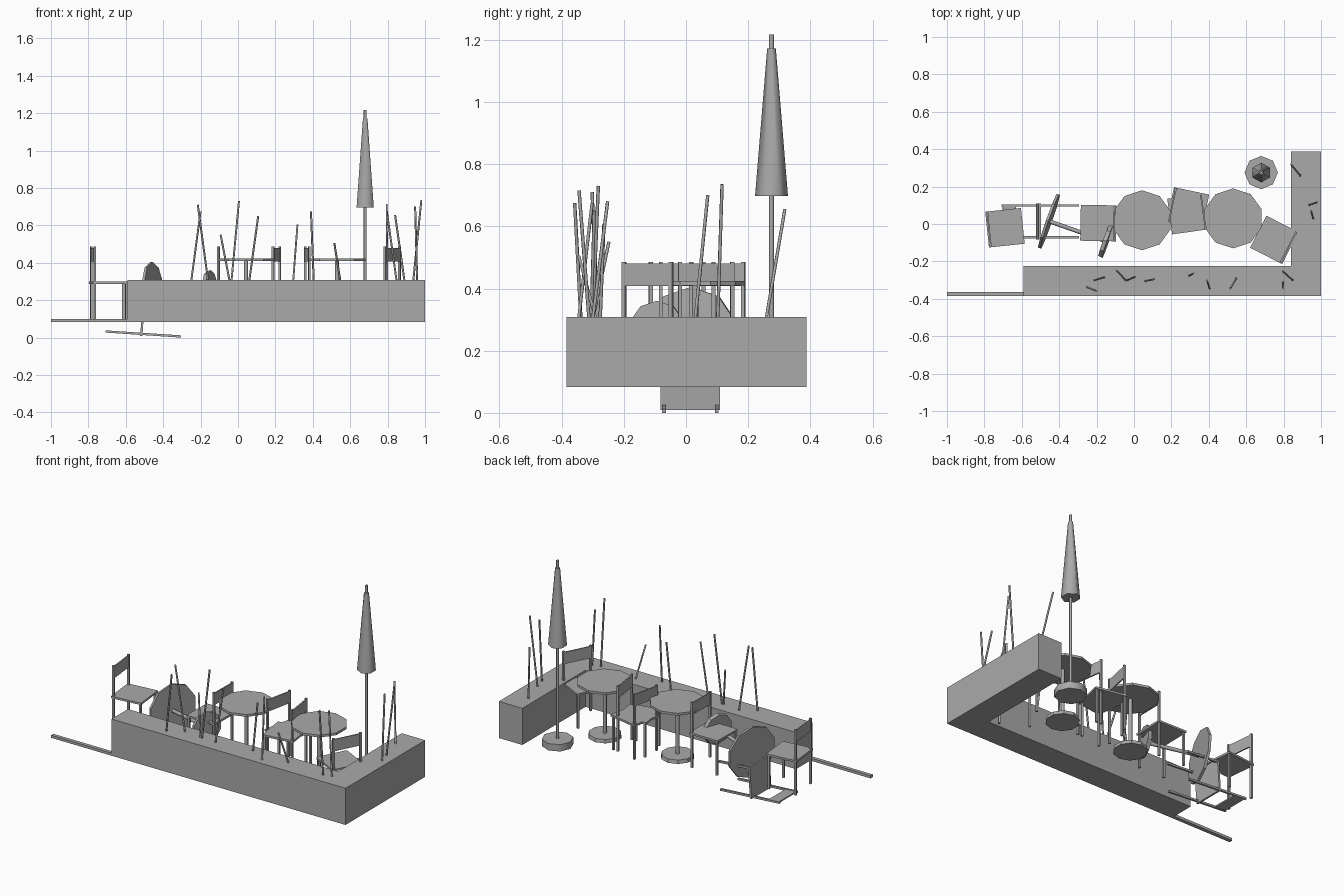
import bpy, bmesh, math
from mathutils import Matrix, Vector

if "Cube" in bpy.data.objects:
    bpy.data.objects.remove(bpy.data.objects["Cube"])

grey = bpy.data.materials.new("plain grey")
grey.diffuse_color = (0.4, 0.4, 0.4, 1)
grey.use_nodes = True
grey.node_tree.nodes["Principled BSDF"].inputs["Base Color"].default_value = grey.diffuse_color
FLOOR = 0.083


def finish(name, bm, matrix=Matrix(), smooth=False):
    bm.transform(matrix)
    bmesh.ops.recalc_face_normals(bm, faces=bm.faces)
    mesh = bpy.data.meshes.new(name)
    bm.to_mesh(mesh)
    bm.free()
    mesh.materials.append(grey)
    ob = bpy.data.objects.new(name, mesh)
    bpy.context.collection.objects.link(ob)
    if smooth:
        bpy.ops.object.select_all(action='DESELECT')
        ob.select_set(True)
        bpy.context.view_layer.objects.active = ob
        bpy.ops.object.shade_smooth_by_angle(angle=math.radians(65))
    return ob


def box(name, lo, hi, matrix=Matrix()):
    lo, hi = Vector(lo), Vector(hi)
    bm = bmesh.new()
    bmesh.ops.create_cube(bm, size=1)
    place = Matrix.Translation((lo + hi) / 2) @ Matrix.Diagonal((hi - lo).to_4d())
    return finish(name, bm, matrix @ place)


def cone(name, sides, r1, r2, z0, z1, matrix=Matrix(), smooth=False):
    bm = bmesh.new()
    bmesh.ops.create_cone(bm, cap_ends=True, segments=sides, radius1=r1,
                          radius2=r2, depth=z1 - z0)
    return finish(name, bm, matrix @ Matrix.Translation((0, 0, (z0 + z1) / 2)), smooth)


def table(matrix):
    cone("table_base", 10, 0.096, 0.092, 0, 0.022, matrix)
    cone("table_column", 8, 0.011, 0.011, 0.022, 0.328, matrix, True)
    cone("table_top", 10, 0.16, 0.16, 0.327, 0.341, matrix)


def chair(matrix):
    # backrest on the local -x side
    box("chair_seat", (-0.096, -0.096, 0.205), (0.096, 0.096, 0.217), matrix)
    for s in (-1, 1):
        y = s * 0.085
        box("chair_back_post", (-0.091, y - 0.006, 0), (-0.079, y + 0.006, 0.403), matrix)
        box("chair_front_leg", (0.079, y - 0.006, 0), (0.091, y + 0.006, 0.206), matrix)
    box("chair_back_panel", (-0.089, -0.09, 0.325), (-0.081, 0.09, 0.397), matrix)


# L-shaped planter and low edging strip
bm = bmesh.new()
outline = [(-0.59, -0.385), (1, -0.385), (1, 0.388), (0.84, 0.388), (0.84, -0.225), (-0.59, -0.225)]
face = bm.faces.new([bm.verts.new((x, y, FLOOR)) for x, y in outline])
up = bmesh.ops.extrude_face_region(bm, geom=[face])
bmesh.ops.translate(bm, vec=(0, 0, 0.225),
                    verts=[v for v in up["geom"] if isinstance(v, bmesh.types.BMVert)])
finish("planter", bm)
box("edging_strip", (-1, -0.385, FLOOR), (-0.59, -0.363, 0.099))

# Standing tables
for x, y in ((0.043, 0.02), (0.53, 0.03)):
    table(Matrix.Translation((x, y, FLOOR)))

# Table tipped on its side
base, top = Vector((-0.14, -0.095, 0.265)), Vector((-0.455, 0.015, 0.245))
table(Matrix.Translation(base) @ (top - base).to_track_quat('Z', 'Y').to_matrix().to_4x4())

# Standing chairs: x, y, turn in degrees
for x, y, turn in ((-0.69, -0.02, 6), (-0.19, 0.005, 179), (0.288, 0.083, -12),
                   (0.286, 0.053, 188), (0.75, -0.085, 153)):
    chair(Matrix.Translation((x, y, FLOOR)) @ Matrix.Rotation(math.radians(turn), 4, 'Z'))

# Chair fallen on its back
chair(Matrix.Translation((-0.30, 0.014, 0.091)) @ Matrix.Rotation(math.radians(-86.2), 4, 'Y'))

# Closed parasol
spot = Matrix.Translation((0.68, 0.275, 0))
cone("parasol_base", 8, 0.089, 0.089, FLOOR, 0.125, spot, True)
cone("parasol_pole", 8, 0.008, 0.008, 0.12, 1.217, spot, True)
cone("parasol_canopy", 6, 0.053, 0.014, 0.697, 1.172, spot, True)

# Bare stems in the planter: base x, y, then tip x, y, z
stems = [(-0.25, -0.338, -0.20, -0.358, 0.675), (-0.16, -0.285, -0.215, -0.302, 0.71),
         (-0.045, -0.30, -0.093, -0.248, 0.55), (-0.035, -0.30, 0.005, -0.282, 0.73),
         (0.06, -0.305, 0.108, -0.295, 0.65), (0.295, -0.276, 0.318, -0.264, 0.605),
         (0.405, -0.345, 0.39, -0.302, 0.675), (0.547, -0.29, 0.515, -0.345, 0.505),
         (0.848, -0.30, 0.795, -0.252, 0.68), (0.797, -0.312, 0.795, -0.344, 0.715),
         (0.89, 0.258, 0.84, 0.318, 0.655), (0.958, 0.03, 0.947, 0.07, 0.70),
         (0.937, 0.102, 0.98, 0.116, 0.735)]
for bx, by, tx, ty, tz in stems:
    a, b = Vector((bx, by, 0.303)), Vector((tx, ty, tz))
    m = Matrix.Translation(a) @ (b - a).to_track_quat('Z', 'Y').to_matrix().to_4x4()
    cone("planter_stem", 6, 0.0055, 0.0055, 0, (b - a).length, m, True)
